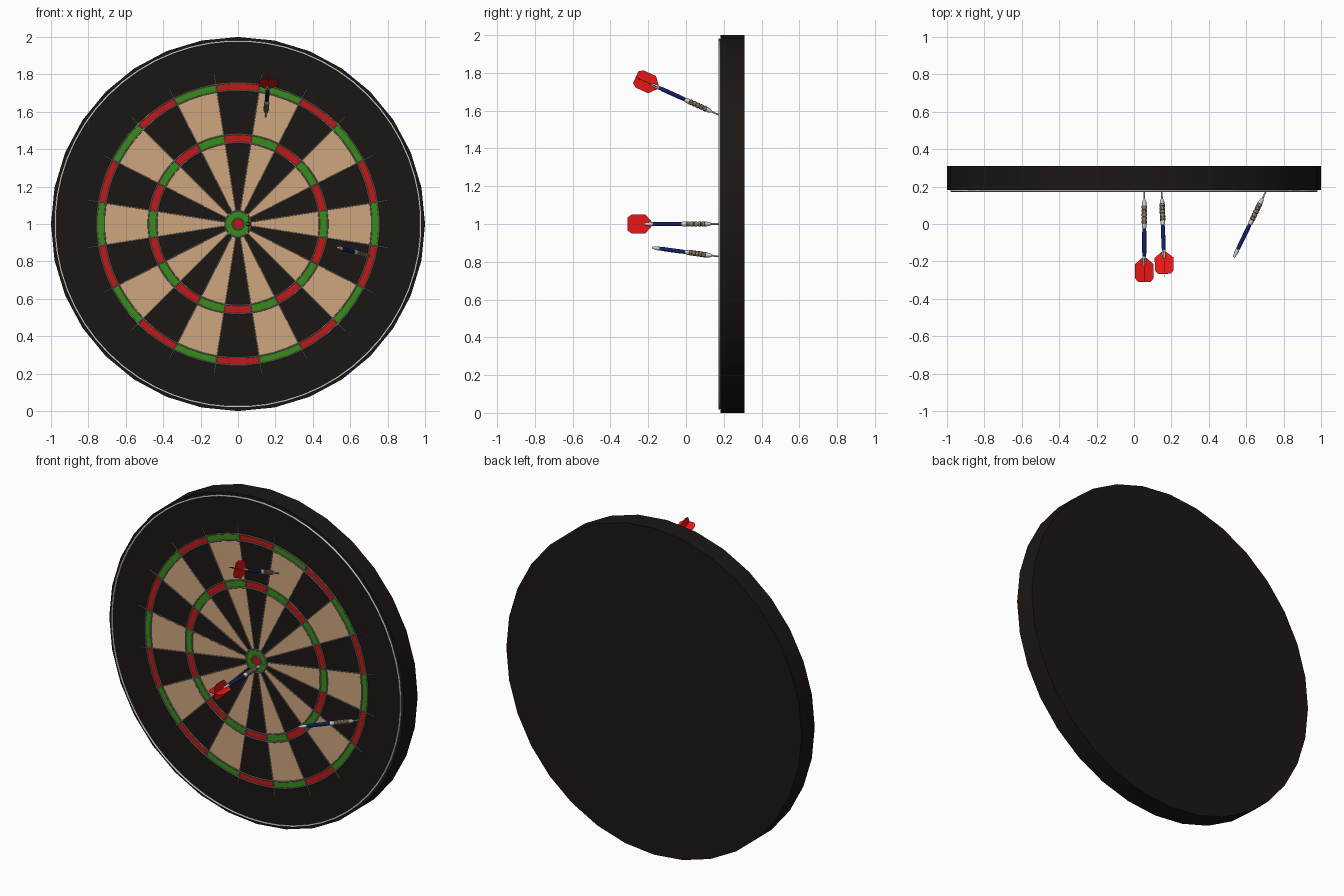
import bpy, bmesh, math
from mathutils import Vector, Matrix

if "Cube" in bpy.data.objects:
    bpy.data.objects.remove(bpy.data.objects["Cube"])


def material(name, rgb):
    m = bpy.data.materials.new(name)
    m.diffuse_color = (*rgb, 1)
    m.use_nodes = True
    m.node_tree.nodes["Principled BSDF"].inputs["Base Color"].default_value = m.diffuse_color
    return m


BLACK = material("black", (0.011, 0.008, 0.007))
TAN = material("tan", (0.62, 0.38, 0.21))
RED = material("red", (0.52, 0.01, 0.01))
GREEN = material("green", (0.04, 0.26, 0.012))
WIRE = material("wire", (0.22, 0.22, 0.21))
SILVER = material("silver", (0.6, 0.6, 0.58))
BRASS = material("barrel_metal", (0.25, 0.2, 0.13))
BLUE = material("blue", (0.006, 0.015, 0.14))
FLIGHT = material("flight_red", (0.8, 0.008, 0.008))


def add_mesh(name, bm, mats):
    me = bpy.data.meshes.new(name)
    bm.normal_update()
    bm.to_mesh(me)
    bm.free()
    for m in mats:
        me.materials.append(m)
    ob = bpy.data.objects.new(name, me)
    bpy.context.collection.objects.link(ob)
    return ob


def smooth(ob, angle=40):
    bpy.ops.object.select_all(action='DESELECT')
    ob.select_set(True)
    bpy.context.view_layer.objects.active = ob
    bpy.ops.object.shade_smooth_by_angle(angle=math.radians(angle))


def polar(r, a, y):
    # angle runs clockwise from the top, seen from the front
    return Vector((r * math.sin(a), y, 1 + r * math.cos(a)))


# Board body
bm = bmesh.new()
bmesh.ops.create_cone(bm, cap_ends=True, segments=32, radius1=1, radius2=1, depth=0.127,
                      matrix=Matrix.Translation((0, 0.2465, 1)) @ Matrix.Rotation(math.pi / 2, 4, 'X'))
smooth(add_mesh("board", bm, [BLACK]))

# Coloured scoring face: 20 sectors, each split into bands
SECTOR = math.tau / 20
FACE_Y, STEPS = 0.181, 3
bands = [(0.0, 0.03, RED, RED), (0.03, 0.07, GREEN, GREEN), (0.07, 0.435, BLACK, TAN),
         (0.435, 0.48, RED, GREEN), (0.48, 0.715, BLACK, TAN), (0.715, 0.755, RED, GREEN)]
slots = [BLACK, TAN, RED, GREEN]
bm = bmesh.new()
for s in range(20):
    for r0, r1, even, odd in bands:
        for k in range(STEPS):
            a = (s - 0.5 + k / STEPS) * SECTOR
            b = a + SECTOR / STEPS
            pts = [polar(r0, a, FACE_Y), polar(r1, a, FACE_Y), polar(r1, b, FACE_Y), polar(r0, b, FACE_Y)]
            if r0 == 0:
                pts = pts[:3]
                pts.insert(0, polar(0, 0, FACE_Y))
                pts.pop(1)
            f = bm.faces.new([bm.verts.new(p) for p in pts])
            f.material_index = slots.index(odd if s % 2 else even)
bmesh.ops.remove_doubles(bm, verts=bm.verts, dist=1e-5)
bmesh.ops.recalc_face_normals(bm, faces=bm.faces)
if sum(f.normal.y for f in bm.faces) == 0 or bm.faces[:][0].normal.y > 0:
    bmesh.ops.reverse_faces(bm, faces=bm.faces)
add_mesh("scoring_face", bm, slots)


# Wires
def wires(name, paths, thickness, mat, cyclic):
    cu = bpy.data.curves.new(name, 'CURVE')
    cu.dimensions = '3D'
    cu.bevel_depth = thickness
    cu.bevel_resolution = 1
    cu.use_fill_caps = True
    for path in paths:
        sp = cu.splines.new('POLY')
        sp.points.add(len(path) - 1)
        for p, co in zip(sp.points, path):
            p.co = (*co, 1)
        sp.use_cyclic_u = cyclic
    cu.materials.append(mat)
    bpy.context.collection.objects.link(bpy.data.objects.new(name, cu))


def circle(r, y, n=60):
    return [polar(r, (i + 0.5) * math.tau / n, y) for i in range(n)]


wires("ring_wires", [circle(r, 0.177) for r in (0.03, 0.07, 0.435, 0.48, 0.715, 0.755)],
      0.004, WIRE, True)
wires("sector_wires", [[polar(0.07, (s + 0.5) * SECTOR, 0.177), polar(0.81, (s + 0.5) * SECTOR, 0.177)]
                       for s in range(20)], 0.003, WIRE, False)
wires("outer_ring", [circle(0.978, 0.177)], 0.006, SILVER, True)


# Darts: local z runs from tip to tail
def lathe(name, profile, mat, matrix, sides=12):
    bm = bmesh.new()
    rings = [[bm.verts.new((r * math.cos(i * math.tau / sides), r * math.sin(i * math.tau / sides), t))
              for i in range(sides)] for t, r in profile]
    for lo, hi in zip(rings, rings[1:]):
        for i in range(sides):
            j = (i + 1) % sides
            bm.faces.new((lo[i], lo[j], hi[j], hi[i]))
    bm.faces.new(rings[0][::-1])
    bm.faces.new(rings[-1])
    ob = add_mesh(name, bm, [mat])
    ob.matrix_world = matrix
    smooth(ob, 30)


def dart(tag, tip, tail, has_flight=True):
    tip, tail = Vector(tip), Vector(tail)
    mat = Matrix.Translation(tip) @ (tail - tip).to_track_quat('Z', 'Y').to_matrix().to_4x4()
    lathe(f"{tag}_point", [(-0.02, 0.001), (0.0, 0.004), (0.056, 0.005)], SILVER, mat)
    lathe(f"{tag}_nose", [(0.05, 0.006), (0.06, 0.011), (0.08, 0.013)], SILVER, mat)
    # ridged grip
    grip = [(0.08, 0.012)]
    for i in range(5):
        t = 0.082 + i * 0.02
        grip += [(t, 0.0145), (t + 0.014, 0.0145), (t + 0.015, 0.0115), (t + 0.019, 0.0115)]
    lathe(f"{tag}_barrel", grip, BRASS, mat)
    lathe(f"{tag}_collar", [(0.181, 0.013), (0.196, 0.013), (0.205, 0.009)], SILVER, mat)
    lathe(f"{tag}_shaft", [(0.2, 0.009), (0.225, 0.011), (0.33, 0.011), (0.358, 0.009)], BLUE, mat)
    lathe(f"{tag}_shaft_end", [(0.355, 0.010), (0.375, 0.010), (0.4, 0.006)], SILVER, mat)
    if has_flight:
        half = [(0.012, 0.362), (0.05, 0.395), (0.05, 0.468), (0.034, 0.49)]
        outline = half + [(-w, t) for w, t in reversed(half)]
        bm = bmesh.new()
        bm.faces.new([bm.verts.new((w, 0, t)) for w, t in outline])
        bm.faces.new([bm.verts.new((0, w, t)) for w, t in outline])
        ob = add_mesh(f"{tag}_flight", bm, [FLIGHT])
        ob.matrix_world = mat
        mod = ob.modifiers.new("thickness", 'SOLIDIFY')
        mod.thickness = 0.002
        mod.offset = 0


dart("centre_dart", (0.055, 0.18, 1.0), (0.055, -0.31, 1.0))
dart("upper_dart", (0.148, 0.18, 1.575), (0.163, -0.262, 1.775))
dart("flightless_dart", (0.708, 0.18, 0.827), (0.54, -0.165, 0.873), False)
